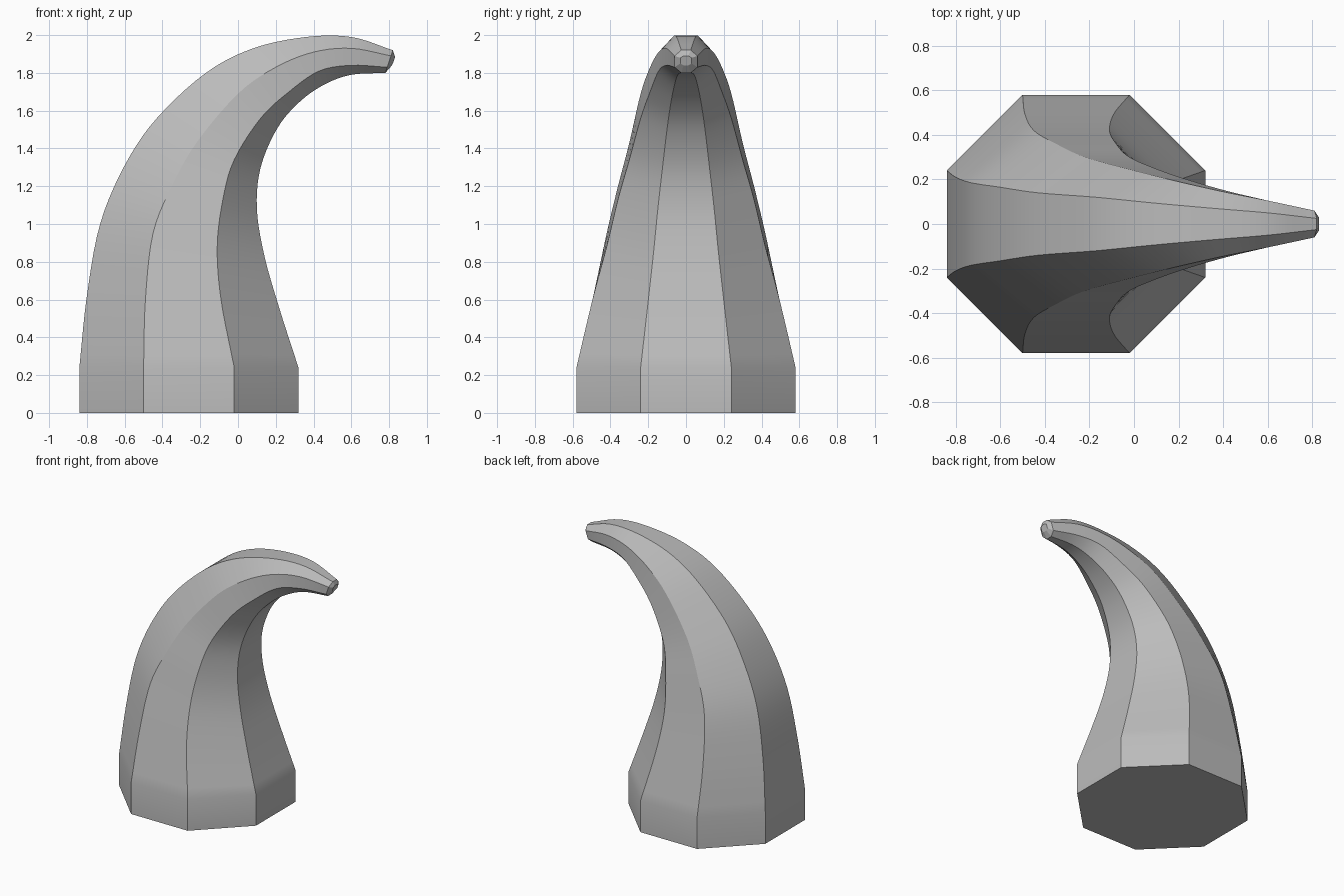
import bpy
import bmesh

cube = bpy.data.objects.get("Cube")
if cube:
    bpy.data.objects.remove(cube, do_unlink=True)


def make_material(name, colour):
    material = bpy.data.materials.new(name)
    material.use_nodes = True
    material.diffuse_color = colour
    material.node_tree.nodes["Principled BSDF"].inputs["Base Color"].default_value = colour
    return material


# Stations up the horn, each the right half of an octagon:
# outer ridge x z, outer flank x z, inner flank x z, inner ridge x z,
# then the half width of the flanks and of the outer ridge
STATIONS = [
    (-.84, .24, -.5, .24, -.02, .24, .32, .24, .58, .24),
    (-.8, .62, -.49, .6, -.09, .6, .22, .55, .495, .21),
    (-.73, 1, -.45, .95, -.11, .88, .14, .83, .42, .185),
    (-.6, 1.31, -.35, 1.2, -.08, 1.13, .1, 1.08, .36, .165),
    (-.43, 1.56, -.22, 1.43, -.02, 1.34, .12, 1.3, .3, .14),
    (-.17, 1.8, 0, 1.69, .12, 1.56, .21, 1.51, .24, .12),
    (.08, 1.93, .2, 1.83, .27, 1.7, .33, 1.65, .19, .095),
    (.36, 1.99, .4, 1.91, .43, 1.81, .46, 1.74, .145, .07),
    (.6, 1.99, .6, 1.93, .6, 1.84, .6, 1.79, .105, .05),
    (.82, 1.92, .81, 1.89, .79, 1.83, .78, 1.8, .06, .025),
]
TIP = (.83, 1.89, .83, 1.88, .82, 1.85, .815, 1.84, .03, .012)
STEPS = 5
INNER_RATIO = .414


def spline(a, b, c, d, t):
    """Smooth interpolation from b to c, with a and d as neighbours."""
    return b + t * (c - a + t * (2 * a - 5 * b + 4 * c - d + t * (3 * (b - c) + d - a))) / 2


def smooth_stations(stations):
    """Add evenly spaced in-between stations along the horn."""
    first, second = stations[0], stations[1]
    lead = tuple(2 * p - q for p, q in zip(first, second))
    last, previous = stations[-1], stations[-2]
    trail = tuple(2 * p - q for p, q in zip(last, previous))
    padded = [lead] + stations + [trail]
    result = []
    for i in range(len(stations) - 1):
        for step in range(STEPS):
            t = step / STEPS
            result.append(tuple(spline(*values, t) for values in zip(*padded[i:i + 4])))
    return result + [last]


def add_ring(bm, station):
    """Mirror one half section across y to make an eight-sided ring."""
    flank, outer = station[-2:]
    widths = (outer, flank, flank, flank * INNER_RATIO)
    half = [(station[2 * i], widths[i], station[2 * i + 1]) for i in range(4)]
    mirrored = [(x, -y, z) for x, y, z in reversed(half)]
    return [bm.verts.new(co) for co in half + mirrored]


# Straight foot, curved body and small blunt tip
first = STATIONS[0]
foot = tuple(0 if i in (1, 3, 5, 7) else v for i, v in enumerate(first))
sections = [foot] + smooth_stations(STATIONS) + [TIP]

bm = bmesh.new()
rings = [add_ring(bm, section) for section in sections]
for lower, upper in zip(rings, rings[1:]):
    for i in range(len(lower)):
        j = (i + 1) % len(lower)
        bm.faces.new((lower[i], lower[j], upper[j], upper[i]))
bm.faces.new(rings[0])
bm.faces.new(rings[-1])
bmesh.ops.recalc_face_normals(bm, faces=bm.faces[:])

# Soft shading along the length, with crisp ridges and end edges
for face in bm.faces:
    face.smooth = True
for lower, upper in zip(rings, rings[1:]):
    for a, b in zip(lower, upper):
        bm.edges.get((a, b)).smooth = False
for ring in (rings[0], rings[-2], rings[-1]):
    for a, b in zip(ring, ring[1:] + ring[:1]):
        bm.edges.get((a, b)).smooth = False

mesh = bpy.data.meshes.new("curved_horn")
bm.to_mesh(mesh)
bm.free()
mesh.materials.append(make_material("plain_grey", (.5, .5, .5, 1)))
horn = bpy.data.objects.new("curved_horn", mesh)
bpy.context.collection.objects.link(horn)
